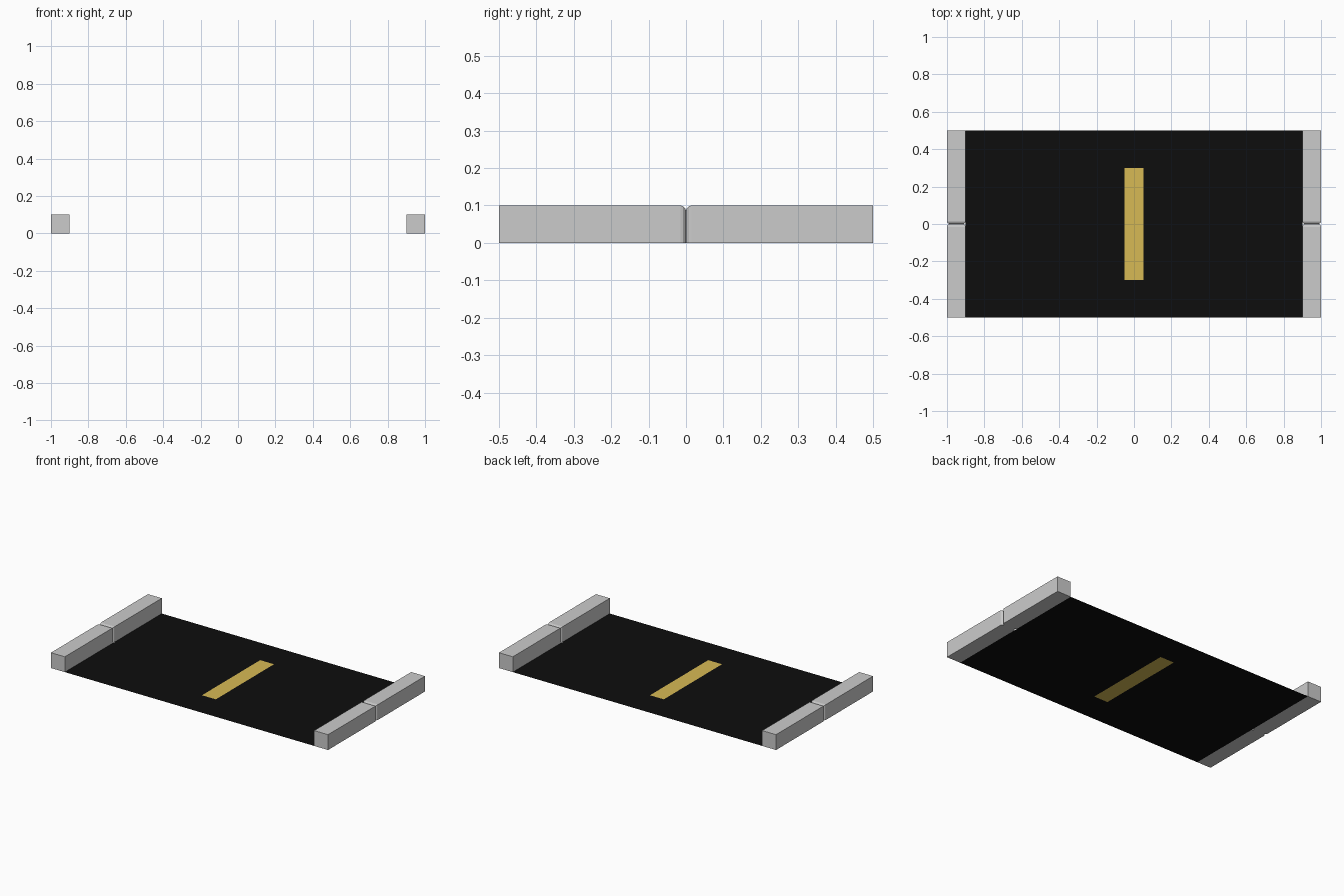
import bpy, bmesh

if "Cube" in bpy.data.objects:
    bpy.data.objects.remove(bpy.data.objects["Cube"])


def finish(name, bm, color=None):
    bmesh.ops.recalc_face_normals(bm, faces=bm.faces)
    mesh = bpy.data.meshes.new(name)
    bm.to_mesh(mesh)
    bm.free()
    obj = bpy.data.objects.new(name, mesh)
    bpy.context.collection.objects.link(obj)
    if color:
        mat = bpy.data.materials.new(name + "_colour")
        mat.diffuse_color = color
        mat.use_nodes = True
        mat.node_tree.nodes["Principled BSDF"].inputs["Base Color"].default_value = mat.diffuse_color
        mesh.materials.append(mat)
    return obj


def flat_rects(name, rects, color):
    bm = bmesh.new()
    for x0, x1, y0, y1 in rects:
        bm.faces.new([bm.verts.new((x, y, 0)) for x, y in
                      ((x0, y0), (x1, y0), (x1, y1), (x0, y1))])
    bmesh.ops.remove_doubles(bm, verts=bm.verts, dist=1e-5)
    return finish(name, bm, color)


# Road surface, left open where the stripe is set in
flat_rects("road_surface", [
    (-0.9, -0.05, -0.5, 0.5), (0.05, 0.9, -0.5, 0.5),
    (-0.05, 0.05, -0.5, -0.3), (-0.05, 0.05, 0.3, 0.5),
], (0.004, 0.004, 0.004, 1))

# Centre stripe
flat_rects("centre_stripe", [(-0.05, 0.05, -0.3, 0.3)], (0.68, 0.49, 0.09, 1))


# Kerb stones, rounded only where two stones meet at y = 0
def kerb_stone(name, sx, sy):
    bm = bmesh.new()
    bmesh.ops.create_cube(bm, size=1)
    for v in bm.verts:
        v.co = (sx * 0.95 + v.co.x * 0.1,
                sy * 0.25 + v.co.y * 0.5,
                0.05 + v.co.z * 0.1)
    joint = [e for e in bm.edges
             if all(abs(v.co.y) < 1e-4 for v in e.verts)
             and max(v.co.z for v in e.verts) > 0.05]
    bmesh.ops.bevel(bm, geom=joint, offset=0.015, segments=3,
                    profile=0.5, affect='EDGES')
    finish(name, bm)


for sx, side in ((-1, "left"), (1, "right")):
    for sy, end in ((-1, "front"), (1, "back")):
        kerb_stone(f"kerb_{side}_{end}", sx, sy)
